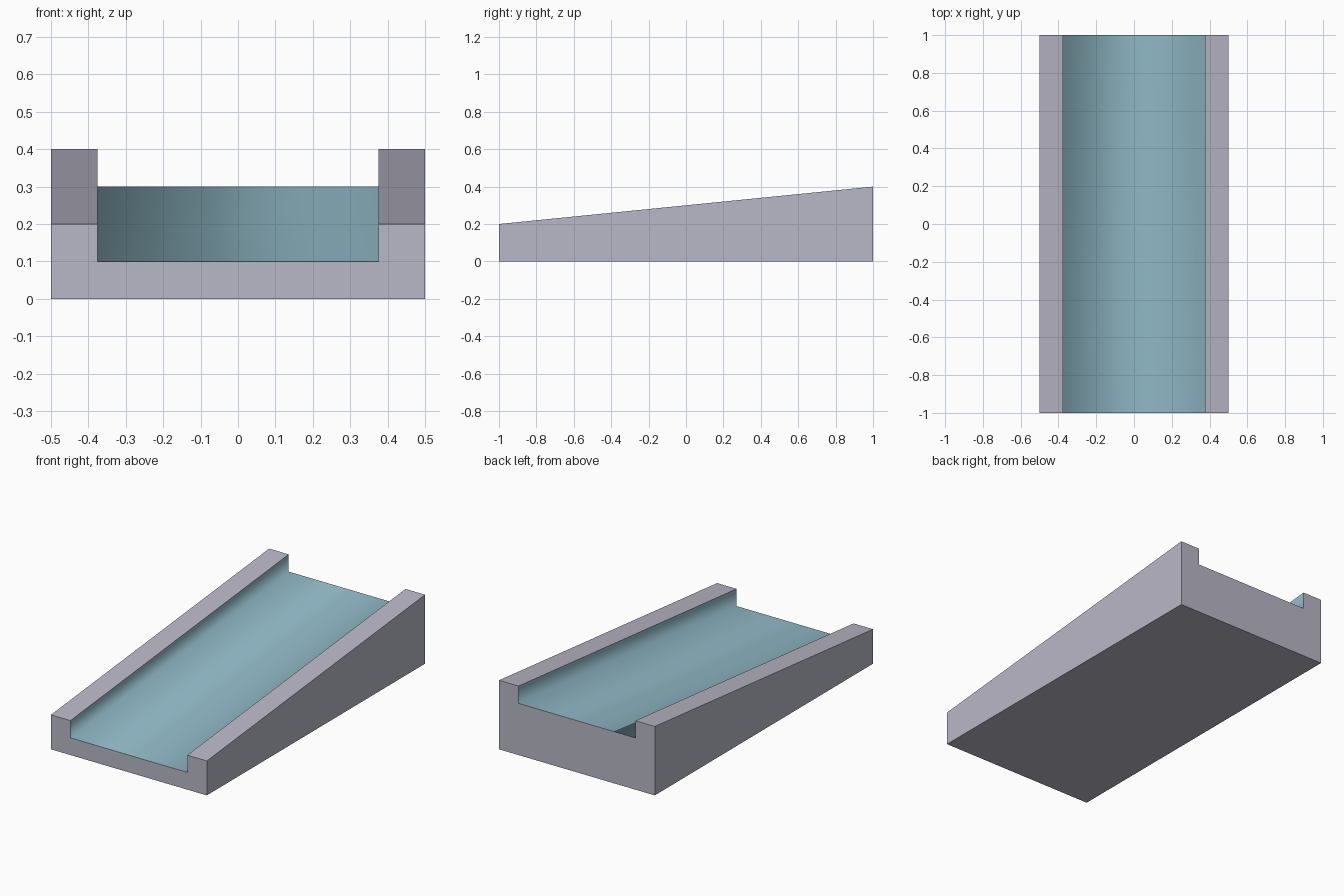
import bpy

if "Cube" in bpy.data.objects:
    bpy.data.objects.remove(bpy.data.objects["Cube"])

W, INNER = 0.5, 0.375    # half widths of the ramp and its channel
HALF_LEN = 1.0
RISE = 0.2               # height gained from front to back


def make_material(name, colour):
    mat = bpy.data.materials.new(name)
    mat.diffuse_color = (*colour, 1.0)
    mat.use_nodes = True
    mat.node_tree.nodes["Principled BSDF"].inputs["Base Color"].default_value = mat.diffuse_color
    return mat


def sweep(name, profile, mat, capped, smooth):
    """Sweep an (x, z) profile along y; points above the ground rise."""
    n = len(profile)
    verts = [(x, -HALF_LEN, z) for x, z in profile]
    verts += [(x, HALF_LEN, z + (RISE if z > 0 else 0)) for x, z in profile]
    faces = [(i, i + 1, n + i + 1, n + i) for i in range(n - 1)]
    if capped:
        faces += [tuple(reversed(range(n))), tuple(range(n, 2 * n))]
    mesh = bpy.data.meshes.new(name)
    mesh.from_pydata(verts, [], faces)
    mesh.materials.append(mat)
    for poly in mesh.polygons:
        poly.use_smooth = smooth
    mesh.update()
    obj = bpy.data.objects.new(name, mesh)
    bpy.context.collection.objects.link(obj)
    return obj


grey = make_material("pale_lavender_grey", (0.485, 0.479, 0.571))
blue = make_material("soft_blue", (0.305, 0.527, 0.617))

# Channel: floor and inner walls, shaded smoothly across the corners
channel = [(-INNER, 0.2), (-INNER, 0.1), (INNER, 0.1), (INNER, 0.2)]
sweep("channel", channel, blue, capped=False, smooth=True)

# Body: rails, sides, underside and the U-shaped end caps
outer = [(INNER, 0.2), (W, 0.2), (W, 0.0), (-W, 0.0), (-W, 0.2), (-INNER, 0.2)]
floor_edge = [(-INNER, 0.1), (INNER, 0.1)]
body = sweep("ramp_body", outer, grey, capped=False, smooth=False)

# Flat U-shaped ends
for name, y, lift in (("front_end", -HALF_LEN, 0.0), ("back_end", HALF_LEN, RISE)):
    pts = [(x, y, z + (lift if z > 0 else 0)) for x, z in outer + floor_edge]
    if y < 0:
        pts.reverse()
    mesh = bpy.data.meshes.new(name)
    mesh.from_pydata(pts, [], [tuple(range(len(pts)))])
    mesh.materials.append(grey)
    mesh.update()
    bpy.context.collection.objects.link(bpy.data.objects.new(name, mesh))
